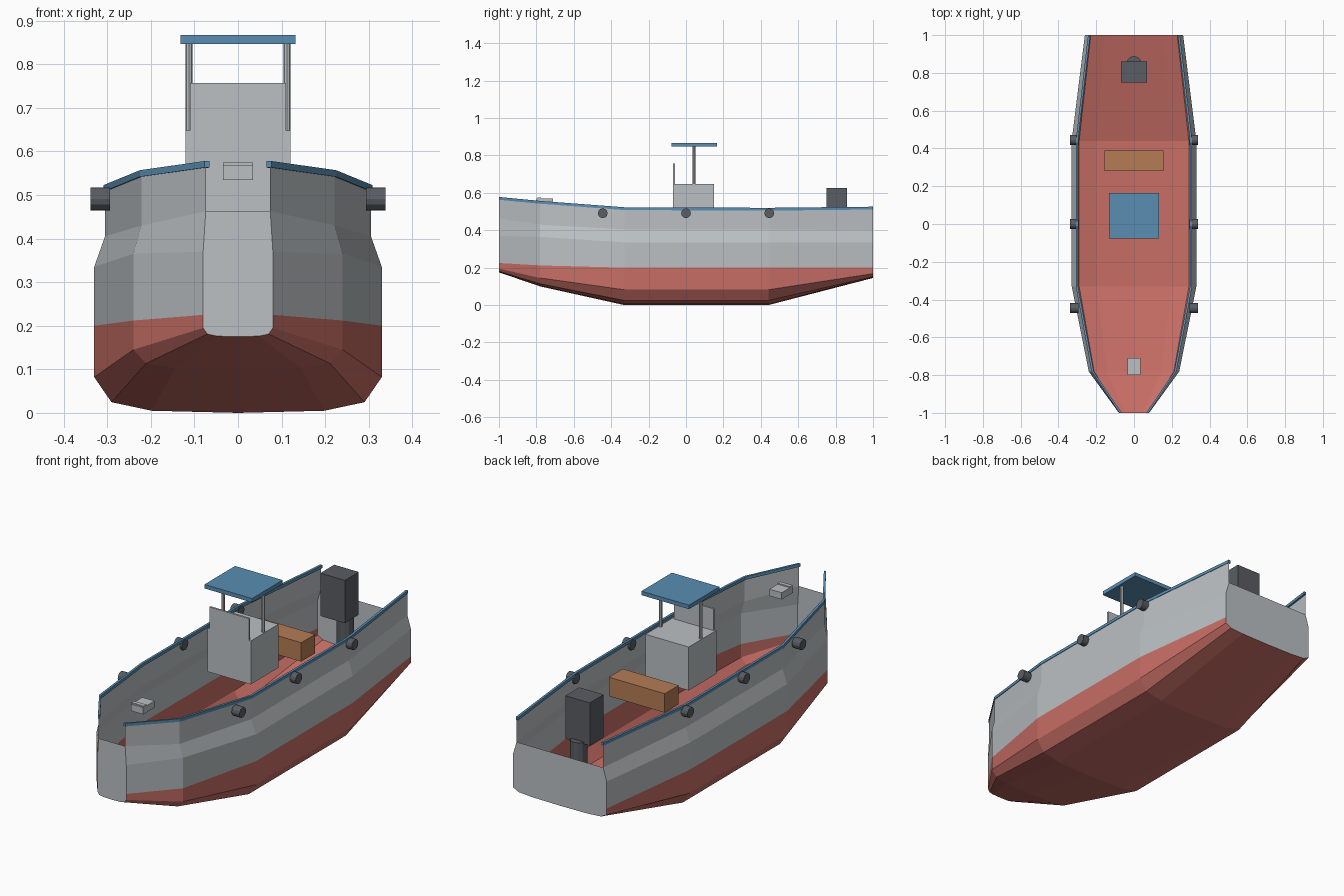
import bpy, bmesh
from mathutils import Matrix

cube = bpy.data.objects.get("Cube")
if cube:
    bpy.data.objects.remove(cube, do_unlink=True)


def material(name, rgb):
    m = bpy.data.materials.new(name)
    m.use_nodes = True
    m.diffuse_color = (*rgb, 1)
    m.node_tree.nodes["Principled BSDF"].inputs["Base Color"].default_value = (*rgb, 1)
    return m


GREY = material("light_grey", (0.50, 0.53, 0.55))
RED = material("bottom_red", (0.57, 0.155, 0.13))
BLUE = material("trim_blue", (0.10, 0.27, 0.45))
DARK = material("dark_grey", (0.10, 0.11, 0.125))
WOOD = material("bench_brown", (0.46, 0.20, 0.09))


def finish(name, bm, *mats):
    mesh = bpy.data.meshes.new(name)
    bm.to_mesh(mesh)
    bm.free()
    for m in mats:
        mesh.materials.append(m)
    obj = bpy.data.objects.new(name, mesh)
    bpy.context.collection.objects.link(obj)
    return obj


def box(name, mat, x0, x1, y0, y1, z0, z1):
    bm = bmesh.new()
    size = Matrix.Diagonal((x1 - x0, y1 - y0, z1 - z0, 1))
    centre = Matrix.Translation(((x0 + x1) / 2, (y0 + y1) / 2, (z0 + z1) / 2))
    bmesh.ops.create_cube(bm, size=1, matrix=centre @ size)
    return finish(name, bm, mat)


def cylinder(name, mat, centre, radius, length, axis="Z", sides=12):
    bm = bmesh.new()
    turn = Matrix.Rotation(1.5708, 4, "Y") if axis == "X" else Matrix()
    bmesh.ops.create_cone(bm, cap_ends=True, segments=sides, radius1=radius,
                          radius2=radius, depth=length,
                          matrix=Matrix.Translation(centre) @ turn)
    return finish(name, bm, mat)


# Hull stations: y, half width, then heights of keel, chine, waterline,
# lower knuckle, upper knuckle and rail
STATIONS = [
    (-1.00, 0.08, 0.175, 0.195, 0.225, 0.37, 0.463, 0.577),
    (-0.78, 0.24, 0.10, 0.145, 0.212, 0.365, 0.43, 0.556),
    (-0.33, 0.33, 0.0, 0.082, 0.20, 0.335, 0.405, 0.522),
    (0.44, 0.33, 0.0, 0.082, 0.20, 0.335, 0.405, 0.519),
    (1.00, 0.26, 0.145, 0.168, 0.20, 0.335, 0.40, 0.525),
]
TUCK = 0.925  # the topsides lean in to this share of the half width


def section(y, h, keel, chine, water, low, high, top):
    rise = chine - keel
    half = [(0.6 * h, keel + 0.06 * rise), (0.88 * h, keel + 0.3 * rise),
            (h, chine), (h, water), (h, low), (h * TUCK, high), (h * TUCK, top)]
    points = [(-x, z) for x, z in reversed(half)] + [(0, keel)] + half
    return [(x, y, z) for x, z in points]


# Open hull shell, red below the waterline, with grey end panels
bm = bmesh.new()
rings = [[bm.verts.new(p) for p in section(*s)] for s in STATIONS]
last = len(rings[0]) - 1
for a, b in zip(rings, rings[1:]):
    for i in range(last):
        face = bm.faces.new((a[i], a[i + 1], b[i + 1], b[i]))
        face.material_index = 1 if 3 <= i < last - 3 else 0
for ring in (rings[0], rings[-1]):
    bm.faces.new(ring[1:last])
bmesh.ops.recalc_face_normals(bm, faces=bm.faces)
bm.normal_update()
# Point the shell outward: the keel faces must look down
if sum(f.normal.z for f in bm.faces if f.material_index == 1) > 0:
    bmesh.ops.reverse_faces(bm, faces=bm.faces)
finish("hull", bm, GREY, RED)

# Blue rails along both upper edges
for side, label in ((1, "left"), (-1, "right")):
    bm = bmesh.new()
    loops = []
    for y, h, *heights in STATIONS:
        x, z = h * TUCK, heights[-1]
        corners = ((x + 0.003, z - 0.014), (x + 0.003, z + 0.001),
                   (x - 0.009, z + 0.001), (x - 0.009, z - 0.014))
        loops.append([bm.verts.new((side * cx, y, cz)) for cx, cz in corners])
    for a, b in zip(loops, loops[1:]):
        for i in range(4):
            j = (i + 1) % 4
            bm.faces.new((a[i], a[j], b[j], b[i]))
    bm.faces.new(loops[0])
    bm.faces.new(loops[-1])
    bmesh.ops.recalc_face_normals(bm, faces=bm.faces)
    finish(label + "_rail", bm, BLUE)

    # Fenders and roof posts
    for place, y in (("front", -0.445), ("middle", 0), ("rear", 0.445)):
        cylinder(f"{label}_{place}_fender", DARK, (side * 0.316, y, 0.491),
                 0.026, 0.044, "X")
    cylinder(label + "_roof_post", GREY, (side * 0.112, 0.042, 0.747),
             0.008, 0.204, sides=8)

# Steering console with windscreen and roof
box("console", GREY, -0.12, 0.12, -0.06, 0.15, 0.43, 0.648)
box("console_front", GREY, -0.12, 0.12, -0.07, -0.06, 0.43, 0.648)
box("windscreen", GREY, -0.11, 0.11, -0.07, -0.06, 0.648, 0.757)
box("roof", BLUE, -0.132, 0.132, -0.077, 0.165, 0.847, 0.867)

# Bench
box("bench", WOOD, -0.155, 0.155, 0.28, 0.39, 0.42, 0.515)

# Outboard motor
box("motor_cowl", DARK, -0.068, 0.068, 0.75, 0.86, 0.41, 0.625)
cylinder("motor_leg", DARK, (0, 0.85, 0.31), 0.039, 0.22)

# Bow cleat
box("cleat_base", GREY, -0.034, 0.034, -0.80, -0.71, 0.535, 0.569)
box("cleat_bar", GREY, -0.034, 0.034, -0.795, -0.775, 0.569, 0.575)
